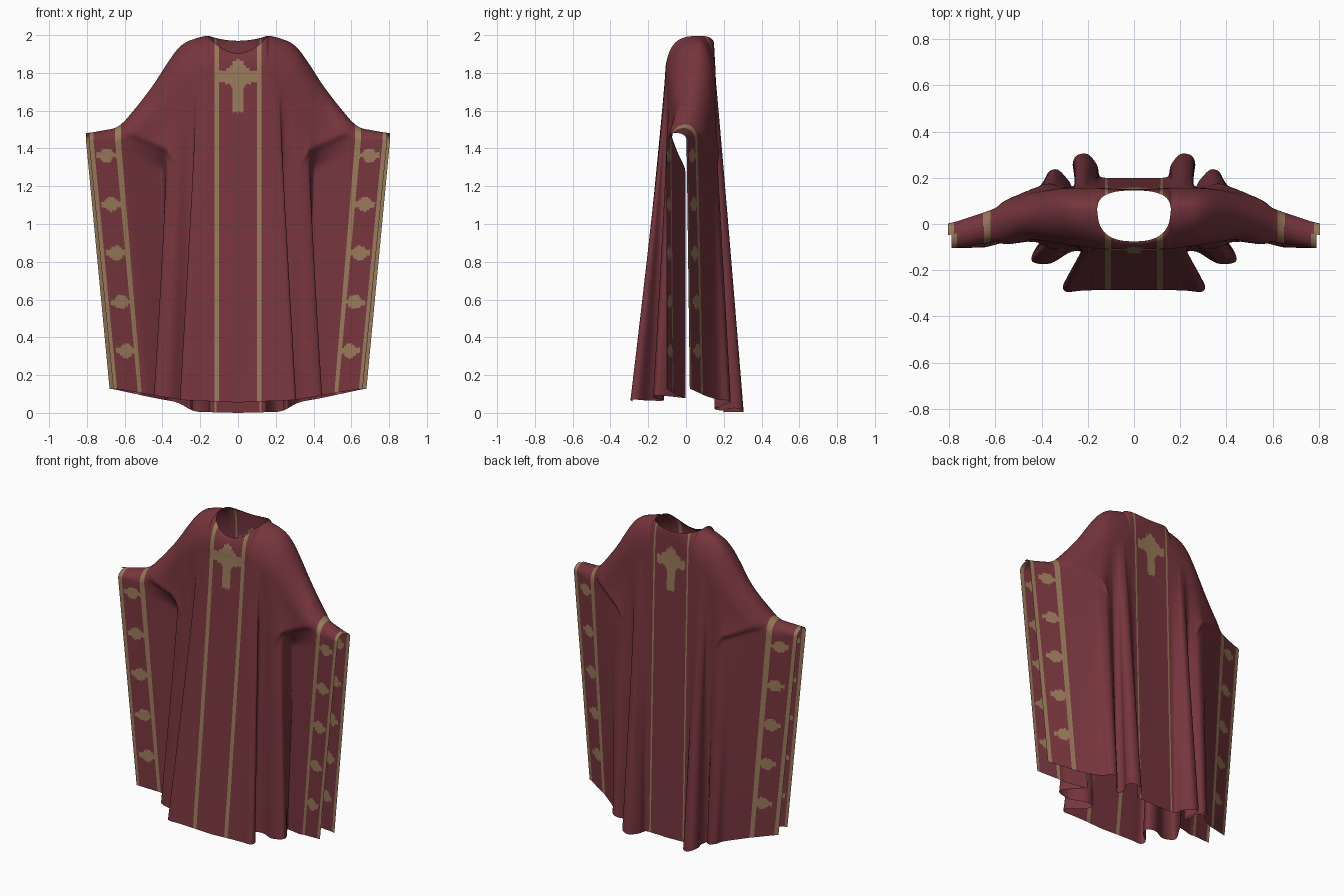
import bpy, bmesh, math

if "Cube" in bpy.data.objects:
    bpy.data.objects.remove(bpy.data.objects["Cube"])


def material(name, rgb):
    m = bpy.data.materials.new(name)
    m.diffuse_color = (*rgb, 1)
    m.use_nodes = True
    m.node_tree.nodes["Principled BSDF"].inputs["Base Color"].default_value = m.diffuse_color
    return m


def catmull(pts, seg, f):
    """Smooth curve through control values: segment seg, fraction f."""
    a, b = pts[max(seg - 1, 0)], pts[seg]
    c, d = pts[seg + 1], pts[min(seg + 2, len(pts) - 1)]
    return .5 * (2*b + (c - a)*f + (2*a - 5*b + 4*c - d)*f*f + (3*b - a - 3*c + d)*f**3)


def linear(table, x):
    if x <= table[0][0]:
        return table[0][1]
    for (x0, y0), (x1, y1) in zip(table, table[1:]):
        if x <= x1:
            return y0 + (y1 - y0) * (x - x0) / (x1 - x0)
    return table[-1][1]


def soft(table, x):
    return sum(linear(table, x + k * .012) for k in range(-3, 4)) / 7


def step(a, b, x):
    k = min(max((x - a) / (b - a), 0), 1)
    return k * k * (3 - 2 * k)


# Columns of the cloth: x along the shoulder line, and folded hem outline seen from above
TOP_X = [0, .10, .125, .16, .20, .215, .23, .25, .27, .30, .33, .36, .40, .45, .53, .62, .65, .765, .79]
FRONT_HEM = [(0, -.285), (.10, -.285), (.125, -.285), (.22, -.288), (.297, -.292), (.30, -.25),
             (.23, -.19), (.21, -.13), (.27, -.12), (.36, -.17), (.43, -.168), (.44, -.14),
             (.37, -.09), (.36, -.01), (.43, -.025), (.51, -.06), (.53, -.07), (.64, -.10), (.66, -.10)]
BACK_HEM = [(0, .20), (.10, .20), (.125, .20), (.15, .21), (.16, .255), (.20, .302), (.25, .295),
            (.265, .25), (.24, .19), (.26, .15), (.285, .19), (.33, .235), (.37, .225),
            (.39, .18), (.44, .14), (.52, .09), (.545, .08), (.655, .03), (.68, .02)]
STRIPE, INNER_BAND, PANEL, OUTER_BAND = 1, 15, 16, 17
FRONT_HEM_Z = [(0, .055), (.3, .068), (.66, .13)]
BACK_HEM_Z = [(0, 0), (.24, .006), (.31, .055), (.45, .08), (.68, .13)]

# Shoulder line and upper drape
RIDGE_Z = [(.15, 2.0), (.22, 1.985), (.30, 1.955), (.38, 1.845), (.44, 1.745), (.54, 1.615),
           (.63, 1.51), (.80, 1.48)]
RIDGE_Y = [(.15, .065), (.3, .065), (.5, .03), (.62, 0), (.8, -.05)]
FRONT_Y = [(0, -.11), (.15, -.11), (.3, -.09), (.45, -.06), (.62, -.08), (.8, -.107)]
BACK_Y = [(0, .15), (.2, .158), (.33, .155), (.45, .13), (.62, .06), (.8, 0)]
DROP = [(0, .1), (.155, .2), (.3, .25), (.45, .2), (.62, .08), (.8, .035)]
CREASE = [(.33, 1.315), (.38, 1.395), (.51, 1.455), (.63, 1.51)]
SLEEVE_PLANE = [(.41, .01), (.62, -.078)]
NECK = .158
ARC_ROWS, DRAPE_ROWS = 14, 130


def shoulder_point(x, front):
    """Top edge: neck opening near the centre, shoulder line beyond."""
    if x >= NECK:
        return soft(RIDGE_Y, x), soft(RIDGE_Z, x)
    k = x / NECK
    y_end, z_end = soft(RIDGE_Y, NECK), soft(RIDGE_Z, NECK)
    reach = (1 - k ** 2.6) ** (1 / 2.6) * ((-.075 if front else .145) - y_end)
    low = 1.905 if front else 1.97
    return y_end + reach, low + (z_end - low) * k * k


def column(seg, f, front):
    hem = FRONT_HEM if front else BACK_HEM
    side = -1 if front else 1
    x = catmull(TOP_X, seg, f)
    hx = catmull([p[0] for p in hem], seg, f)
    hy = catmull([p[1] for p in hem], seg, f)
    if not front:
        x += .015 * step(.6, .79, x)
    hz = soft(FRONT_HEM_Z if front else BACK_HEM_Z, hx)
    y0, z0 = shoulder_point(x, front)
    y1 = soft(FRONT_Y if front else BACK_Y, x)
    drop = soft(DROP, x)
    z1 = z0 - drop
    tuck = step(.35, .42, x) * (1 - step(.58, .66, x)) if front else 0
    pts = []
    for r in range(ARC_ROWS + DRAPE_ROWS + 1):
        if r <= ARC_ROWS:
            a = r / ARC_ROWS * math.pi / 2
            p = [x, y0 + (y1 - y0) * math.sin(a), z0 - drop * (1 - math.cos(a))]
            fade, t = math.sin(a), 0
        else:
            t = (r - ARC_ROWS) / DRAPE_ROWS
            ty = t ** (1.08 if front else .96)
            p = [x + (hx - x) * t, y1 + (hy - y1) * ty, z1 + (hz - z1) * t]
            fade = 1
        # sleeve crease: arm bulge, with the front sleeve hanging flat behind it
        h = p[2] - linear(CREASE, p[0])
        if t:
            p[1] += (soft(SLEEVE_PLANE, x) - p[1]) * .9 * tuck * step(0, .13, -h)
        bulge = math.exp(-h / .09) if h > 0 else math.exp(-(h / .014) ** 2)
        window = step(.32, .39, p[0]) * (1 - step(.54, .64, p[0]))
        p[1] += side * .018 * bulge * window * fade
        pts.append(p)
    return pts


def is_gold(seg, f, c, front):
    if seg == STRIPE:
        return front or f > .34    # the back stripes are narrower
    if seg in (INNER_BAND, OUTER_BAND):
        return True
    x, z = c.x, c.z
    if seg == 0:    # cross on chest and back
        return ((x < .028 and 1.59 < z < 1.86) or (x < .1 and abs(z - 1.775) < .03)
                or x + abs(z - 1.785) < .092)
    if seg == PANEL:    # row of pointed medallions
        for k in range(5):
            zc = 1.363 - k * .2585
            dx, dz = abs(x - (.697 - k * .0263)), abs(z - zc)
            if math.hypot(dx, dz) < .038 or (dx < .054 and dz < .014):
                return True
    return False


# Half of the robe: front and back sheets joined along the shoulder
bm = bmesh.new()
for front in (True, False):
    previous = None
    for seg in range(len(TOP_X) - 1):
        n = {0: 18, STRIPE: 3, 2: 8, INNER_BAND: 4, PANEL: 18, OUTER_BAND: 3}.get(seg, 6)
        for i in range(n + 1):
            if i == 0 and previous:
                continue
            verts = [bm.verts.new(p) for p in column(seg, i / n, front)]
            if previous:
                for r in range(len(verts) - 1):
                    q = [previous[r], previous[r + 1], verts[r + 1], verts[r]]
                    face = bm.faces.new(q if front else q[::-1])
                    face.smooth = True
                    face.material_index = int(is_gold(seg, (i - .5) / n, face.calc_center_median(), front))
            previous = verts

# Sew the shoulder seam
bmesh.ops.remove_doubles(bm, verts=bm.verts, dist=.0004)
mesh = bpy.data.meshes.new("robe")
bm.to_mesh(mesh)
bm.free()
mesh.materials.append(material("maroon cloth", (.18, .036, .046)))
mesh.materials.append(material("old gold trim", (.31, .19, .10)))
robe = bpy.data.objects.new("robe", mesh)
bpy.context.collection.objects.link(robe)

# Mirror to the other side
mirror = robe.modifiers.new("mirror", 'MIRROR')
mirror.use_axis[0] = True
mirror.use_clip = True
mirror.merge_threshold = .0005
